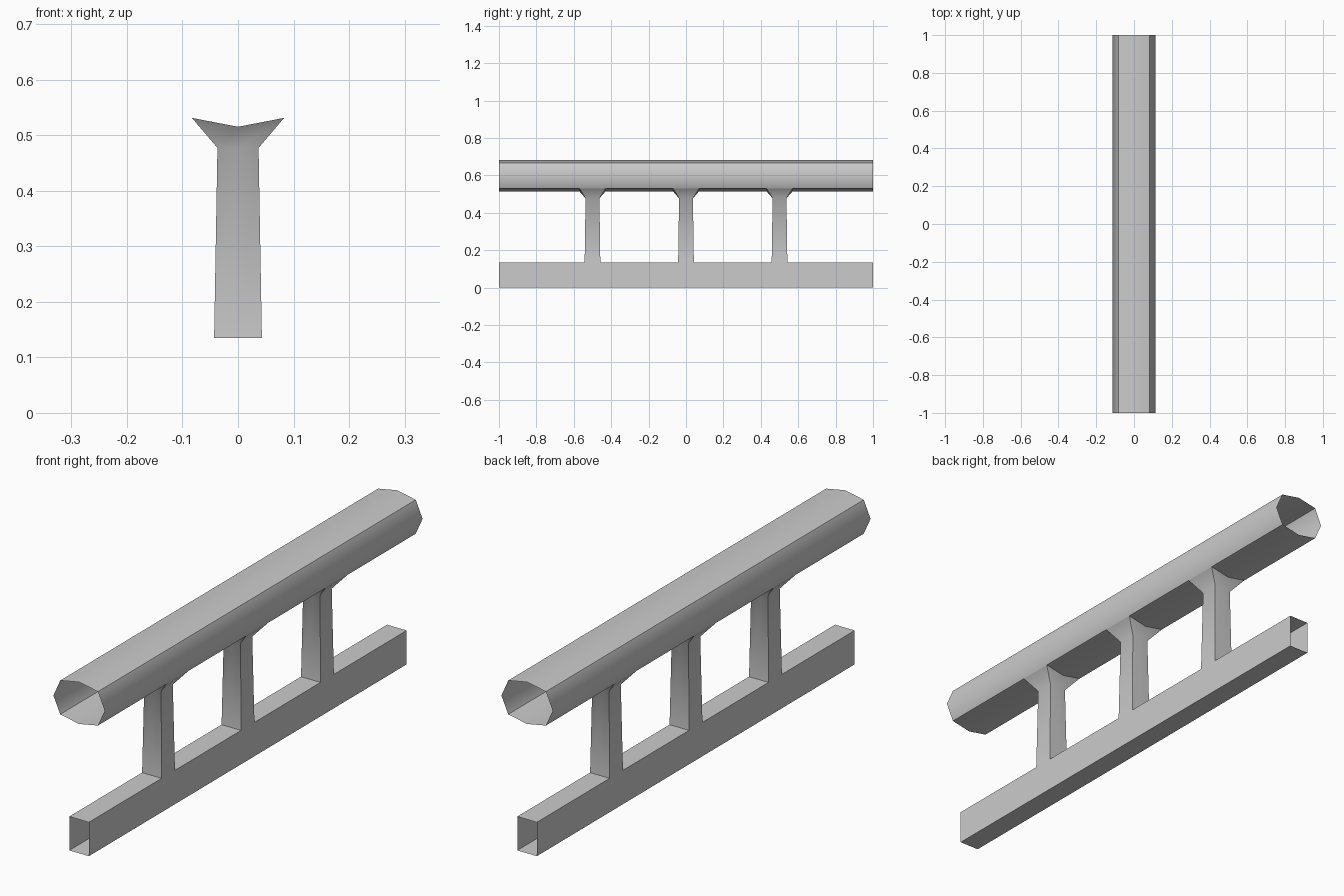
import bpy, bmesh, math

if "Cube" in bpy.data.objects:
    bpy.data.objects.remove(bpy.data.objects["Cube"])


def loft(name, rings):
    """Skin closed rings of points into an open-ended tube."""
    bm = bmesh.new()
    loops = [[bm.verts.new(p) for p in ring] for ring in rings]
    for a, b in zip(loops, loops[1:]):
        n = len(a)
        for i in range(n):
            j = (i + 1) % n
            bm.faces.new((a[i], a[j], b[j], b[i]))
    bmesh.ops.recalc_face_normals(bm, faces=bm.faces)
    mesh = bpy.data.meshes.new(name)
    bm.to_mesh(mesh)
    bm.free()
    obj = bpy.data.objects.new(name, mesh)
    bpy.context.collection.objects.link(obj)
    bpy.ops.object.select_all(action='DESELECT')
    obj.select_set(True)
    bpy.context.view_layer.objects.active = obj
    bpy.ops.object.shade_smooth_by_angle(angle=math.radians(50))
    return obj


def rail(name, profile):
    """Sweep an x-z profile along the full length."""
    return loft(name, [[(x, y, z) for x, z in profile] for y in (-1, 1)])


def post_ring(y, hx, hy, z, z_mid):
    """Rectangle with a middle point on the front and back sides."""
    return [(-hx, y - hy, z), (0, y - hy, z_mid), (hx, y - hy, z),
            (hx, y + hy, z), (0, y + hy, z_mid), (-hx, y + hy, z)]


# Eight-sided hollow hand rail
rail("hand_rail", [(0, 0.682), (0.083, 0.666), (0.113, 0.598), (0.083, 0.531),
                   (0, 0.515), (-0.083, 0.531), (-0.113, 0.598), (-0.083, 0.666)])

# Hollow rectangular base beam
rail("base_beam", [(-0.043, 0), (0.043, 0), (0.043, 0.135), (-0.043, 0.135)])

# Tapered posts flaring out to meet the rail
for i, y in enumerate((-0.5, 0, 0.5)):
    loft(f"post_{i + 1}", [post_ring(y, 0.043, 0.042, 0.135, 0.135),
                           post_ring(y, 0.037, 0.037, 0.477, 0.477),
                           post_ring(y, 0.083, 0.07, 0.531, 0.515)])
